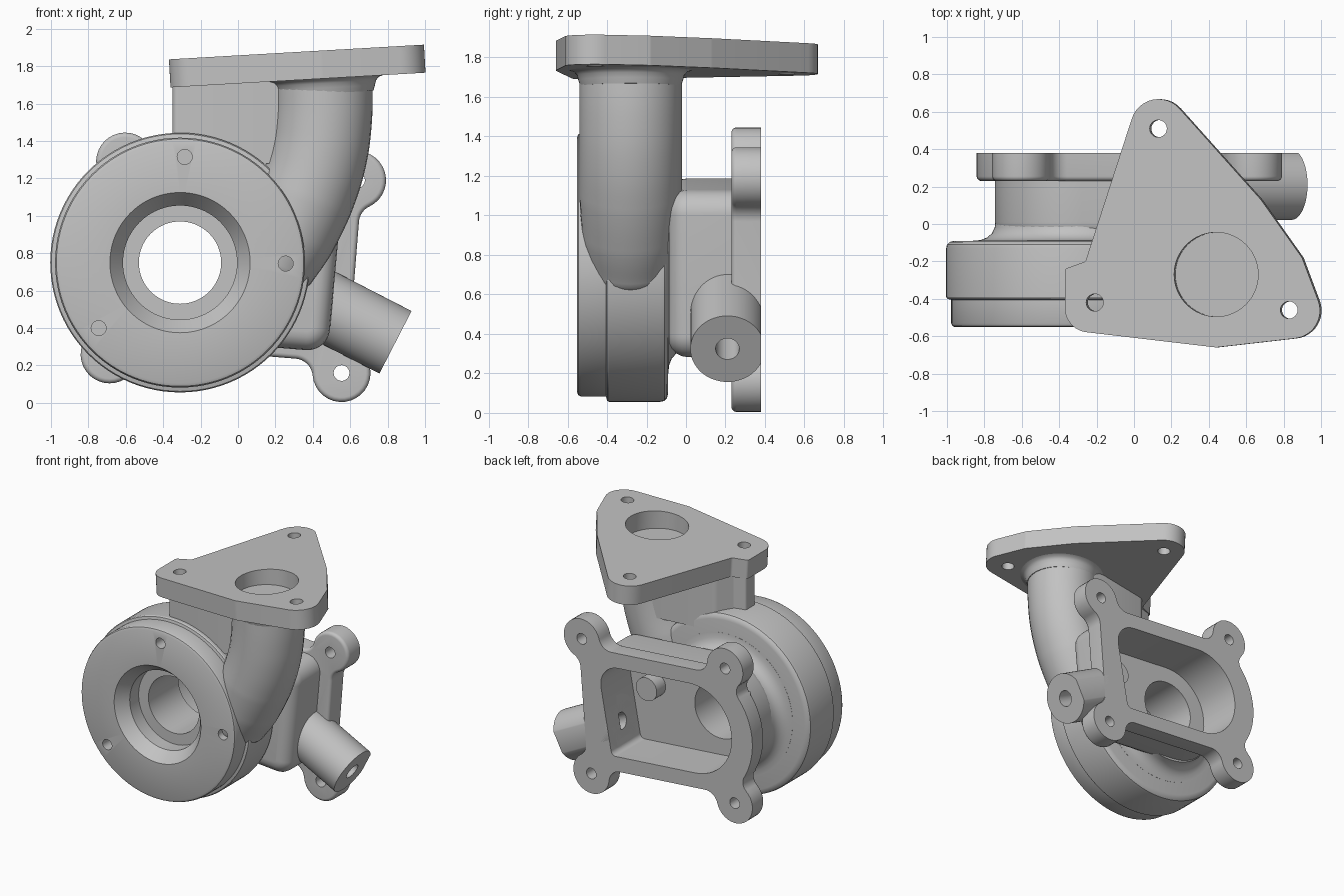
import bpy, bmesh
from math import sin, cos, pi, tan, atan2, radians, sqrt
from mathutils import Matrix, Vector

cube = bpy.data.objects.get("Cube")
if cube:
    bpy.data.objects.remove(cube)

metal = bpy.data.materials.new("cast_grey")
metal.use_nodes = True
grey = (0.54, 0.54, 0.54, 1)
metal.diffuse_color = grey
metal.node_tree.nodes["Principled BSDF"].inputs["Base Color"].default_value = grey

# Frames: local z points to the front for the wheel housing and the rear parts
FACE = Matrix.Rotation(pi / 2, 4, 'X')
WHEEL = Matrix.Translation((-0.31, 0, 0.75)) @ FACE
REAR = Matrix.Translation((-0.025, 0, 0.725)) @ Matrix.Rotation(radians(4.6), 4, 'Y') @ FACE
TOP = Matrix.Translation((0, 0, 1.858)) @ Matrix.Rotation(radians(-3.3), 4, 'Y')


def finish(name, bm, frame):
    bmesh.ops.recalc_face_normals(bm, faces=bm.faces)
    mesh = bpy.data.meshes.new(name)
    bm.to_mesh(mesh)
    bm.free()
    mesh.transform(frame)
    mesh.materials.append(metal)
    ob = bpy.data.objects.new(name, mesh)
    bpy.context.collection.objects.link(ob)
    return ob


def arc(c, r, a0, a1, n=12):
    return [(c[0] + r * cos(a0 + (a1 - a0) * i / n), c[1] + r * sin(a0 + (a1 - a0) * i / n))
            for i in range(n + 1)]


def rounded(corners, n=12):
    """Polygon outline with a radius at each corner (x, y, r)."""
    pts = []
    for i, (x, y, r) in enumerate(corners):
        p = Vector((x, y))
        a = (Vector(corners[i - 1][:2]) - p).normalized()
        b = (Vector(corners[(i + 1) % len(corners)][:2]) - p).normalized()
        half = a.angle(b) / 2
        c = p + (a + b).normalized() * (r / sin(half))
        start, end = p + a * (r / tan(half)) - c, p + b * (r / tan(half)) - c
        a0 = atan2(start.y, start.x)
        turn = (atan2(end.y, end.x) - a0 + pi) % (2 * pi) - pi
        pts += arc(c, r, a0, a0 + turn, n)
    return pts


def extrude(name, pts, h0, h1, frame, bevel=0):
    bm = bmesh.new()
    bm.faces.new([bm.verts.new((x, y, h0)) for x, y in pts])
    bmesh.ops.remove_doubles(bm, verts=bm.verts, dist=0.0005)
    out = bmesh.ops.extrude_face_region(bm, geom=bm.faces[:], use_keep_orig=True)["geom"]
    for v in [g for g in out if isinstance(g, bmesh.types.BMVert)]:
        v.co.z = h1
    if bevel:
        edges = [e for e in bm.edges if all(abs(v.co.z - h1) < 1e-5 for v in e.verts)]
        bmesh.ops.bevel(bm, geom=edges, offset=bevel, segments=5, profile=0.5, affect='EDGES')
    return finish(name, bm, frame)


def disc(name, c, r, h0, h1, frame, n=48):
    return extrude(name, arc(c, r, 0, 2 * pi, n)[:-1], h0, h1, frame)


def lathe(name, profile, frame, n=96):
    """Spin a closed (radius, height) loop into a ring."""
    bm = bmesh.new()
    rings = [[bm.verts.new((r * cos(2 * pi * i / n), r * sin(2 * pi * i / n), h))
              for r, h in profile] for i in range(n)]
    for i in range(n):
        a, b = rings[i], rings[(i + 1) % n]
        for j in range(len(profile)):
            k = (j + 1) % len(profile)
            bm.faces.new((a[j], b[j], b[k], a[k]))
    return finish(name, bm, frame)


def cut(ob, *cutters):
    for c in cutters:
        c.hide_render = True
        mod = ob.modifiers.new("cut", 'BOOLEAN')
        mod.operation, mod.solver, mod.object = 'DIFFERENCE', 'EXACT', c
    bpy.context.view_layer.update()
    mesh = bpy.data.meshes.new_from_object(ob.evaluated_get(bpy.context.evaluated_depsgraph_get()))
    ob.modifiers.clear()
    ob.data = mesh


# Wheel housing with stepped inlet and three blind bolt holes
housing = lathe("wheel_housing", [
    (.22, .09), (.65, .09), (.675, .096), (.69, .11), (.694, .13), (.694, .39), (.688, .4),
    (.668, .405), (.668, .53), (.661, .545), (.645, .552), (.375, .552), (.305, .46), (.305, .35),
    (.22, .35)], WHEEL)
bolt_holes = [disc("cutter", p, .04, .45, .6, WHEEL, 24)
              for p in ((.025, .565), (.565, -.005), (-.435, -.35))]
cut(housing, *bolt_holes)
lathe("rear_collar", [(.25, .1), (.55, .1), (.55, .089), (.51, .086), (.475, .072), (.45, .05),
                      (.435, .02), (.43, -.018), (.25, -.018)], WHEEL)

# Rear chamber and its cutters
chamber = extrude("rear_chamber", rounded([(.55, .44, .12), (-.72, .44, .43), (-.72, -.41, .41),
                                          (.54, -.41, .12)]), -.3, .09, REAR, .1)
cavity = extrude("cutter", rounded([(.5, .345, .16), (-.636, .345, .34), (-.636, -.345, .34),
                                   (.43, -.345, .04)]), -.6, -.02, REAR)
bore = disc("cutter", (0, 0), .22, -.1, .3, WHEEL, 96)

# Rear flange: half outline of ear, fillets and round end, then mirrored
ear, end = Vector((.622, .517)), Vector((-.286, 0))
R, F, EDGE, SIDE, END = .155, .1, .46, .65, .53
f1 = Vector((SIDE + F, ear.y - sqrt((R + F) ** 2 - (SIDE + F - ear.x) ** 2)))
f2 = Vector((ear.x - sqrt((R + F) ** 2 - (EDGE + F - ear.y) ** 2), EDGE + F))
left_ear, f3 = Vector((-ear.x, ear.y)), Vector((-.787, .348))


def heading(a, b):
    d = b - a
    return atan2(d.y, d.x)


t1, t2 = heading(f1, ear), heading(ear, f2)
half = arc(f1, F, pi, t1) + arc(ear, R, t1 - pi, t2, 20) + arc(f2, F, t2 - pi, -pi / 2)
half += arc((-f2.x, f2.y), F, -pi / 2, -t2)
half += arc(left_ear, R, pi - t2, heading(left_ear, f3) % (2 * pi), 20)
half += arc(f3, .08, heading(f3, left_ear), heading(f3, end))
half += arc(end, END, heading(end, f3), pi)
flange = extrude("rear_flange", half + [(x, -y) for x, y in reversed(half[:-1])],
                 -.38, -.23, REAR, .025)
ear_holes = [disc("cutter", (sx * ear.x, sy * ear.y), .042, -.5, 0, REAR, 24)
             for sx in (-1, 1) for sy in (-1, 1)]

# Side pipe, trimmed flush with the rear flange
axis = Vector((.89, 0, -.457)).normalized()
PIPE = Matrix.Translation((.842, .21, .324)) @ axis.to_track_quat('Z', 'Y').to_matrix().to_4x4()
pipe = disc("side_pipe", (0, 0), .188, -.6, 0, PIPE, 64)
pipe_bore = disc("cutter", (0, 0), .06, -.65, .1, PIPE, 32)
slab = extrude("cutter", [(-2, -2), (2, -2), (2, 2), (-2, 2)], -1, -.38, REAR)
cut(chamber, cavity, bore, pipe_bore)
cut(flange, cavity, *ear_holes)
cut(pipe, cavity, slab, pipe_bore)
disc("chamber_boss", (.27, .1), .09, -.13, -.01, REAR, 32)

# Curved duct running into the housing
curve = bpy.data.curves.new("curved_duct", 'CURVE')
curve.dimensions = '3D'
curve.bevel_depth, curve.bevel_resolution = .26, 14
curve.resolution_u, curve.use_fill_caps = 10, True
path = [(.46, 1.755, 1), (.455, 1.5, 1), (.425, 1.3, 1), (.36, 1.1, 1), (.275, .9, .95),
        (.19, .73, .85), (.12, .57, .5)]
spline = curve.splines.new('BEZIER')
spline.bezier_points.add(len(path) - 1)
for p, (x, z, r) in zip(spline.bezier_points, path):
    p.co, p.radius = (x, -.28, z), r
    p.handle_left_type = p.handle_right_type = 'AUTO'
tube = bpy.data.objects.new("duct_path", curve)
bpy.context.collection.objects.link(tube)
bpy.context.view_layer.update()
mesh = bpy.data.meshes.new_from_object(tube.evaluated_get(bpy.context.evaluated_depsgraph_get()))
bpy.data.objects.remove(tube)
mesh.materials.clear()
mesh.materials.append(metal)
duct = bpy.data.objects.new("curved_duct", mesh)
bpy.context.collection.objects.link(duct)
lathe("duct_fillet", [(.235, -.14), (.31, -.14), (.31, -.15), (.287, -.158), (.272, -.175),
                      (.265, -.2), (.255, -.23), (.235, -.23)],
      TOP @ Matrix.Translation((.457, -.28, 0)), 64)

# Web joining plate, duct and housing
extrude("support_web", rounded([(-.35, -.37, .03), (.35, -.37, .02), (.4, -.04, .02), (-.17, -.11, .06),
                                (-.26, -.22, .02), (-.35, -.24, .02)], 5),
        1.28, 1.745, Matrix.Identity(4))

# Tilted top plate with port and three bolt holes
plate = extrude("top_plate", rounded([
    (.069, .812, .15), (-.26, -.2, .02), (-.37, -.24, .02), (-.37, -.565, .13),
    (.44, -.66, .1), (1.054, -.59, .15), (.9, -.18, .05), (.68, .13, .1)]), -.15, 0, TOP)
cut(plate, disc("cutter", (.44, -.27), .225, -.3, .1, TOP, 64),
    *[disc("cutter", p, .046, -.3, .1, TOP, 24) for p in ((.13, .51), (-.21, -.42), (.83, -.46))])

# Remove cutters and shade
for ob in [o for o in bpy.data.objects if o.name.startswith("cutter")]:
    bpy.data.objects.remove(ob)
bpy.ops.object.select_all(action='DESELECT')
for ob in bpy.context.collection.objects:
    if ob.type == 'MESH':
        ob.select_set(True)
        bpy.context.view_layer.objects.active = ob
bpy.ops.object.shade_smooth_by_angle(angle=radians(30))
